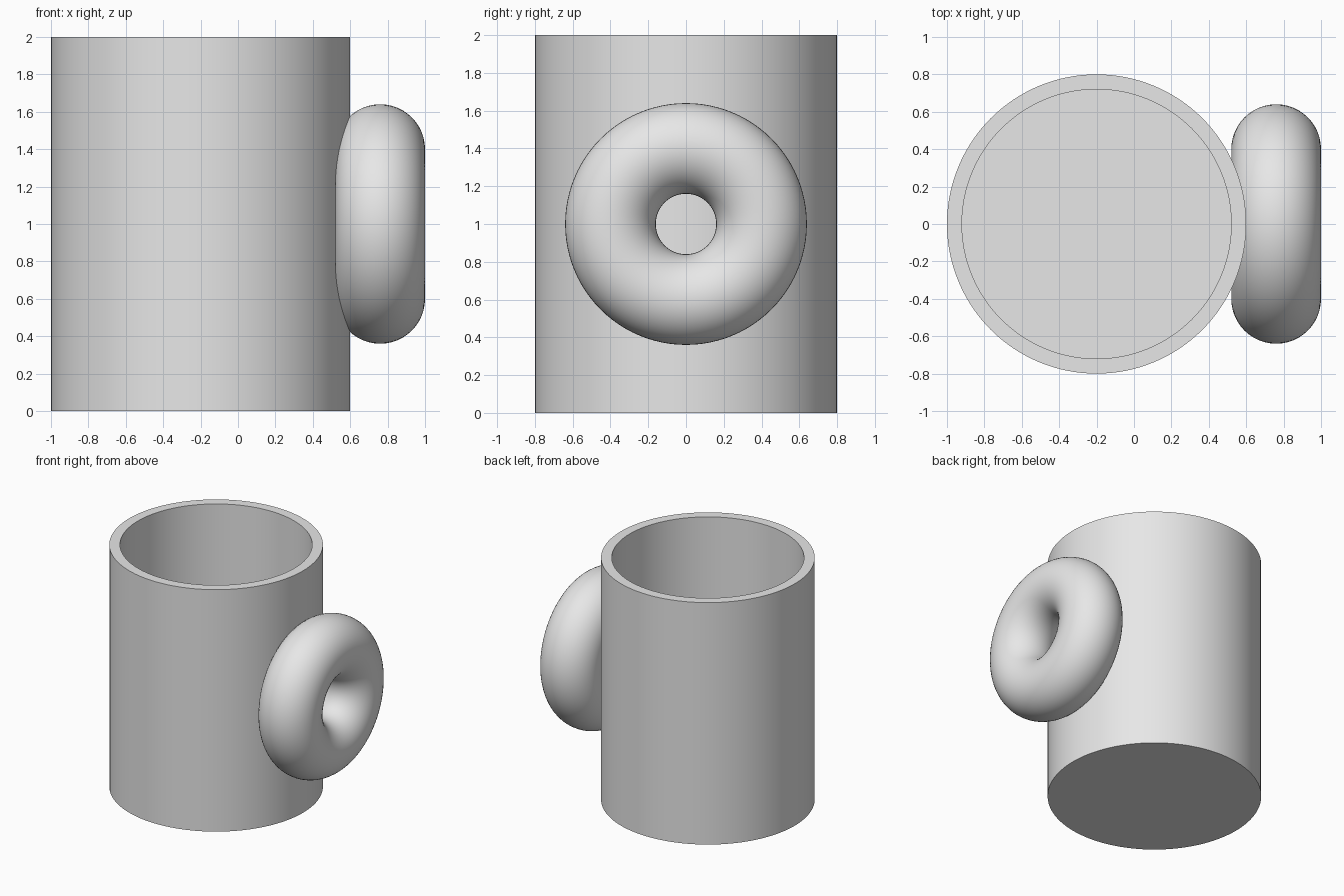
import bpy
import bmesh
from math import pi, radians

cube = bpy.data.objects.get("Cube")
if cube:
    bpy.data.objects.remove(cube, do_unlink=True)

# Single plain grey material
grey = bpy.data.materials.new("light_grey")
grey.use_nodes = True
GREY = (0.8, 0.8, 0.8, 1.0)
grey.diffuse_color = GREY
grey.node_tree.nodes["Principled BSDF"].inputs["Base Color"].default_value = GREY


def finish(obj, name):
    obj.name = name
    obj.data.materials.append(grey)
    bpy.ops.object.select_all(action="DESELECT")
    obj.select_set(True)
    bpy.context.view_layer.objects.active = obj
    bpy.ops.object.shade_smooth_by_angle(angle=radians(30))


def lathe(name, profile, location, steps):
    """Revolve a (radius, height) profile around the z axis."""
    bm = bmesh.new()
    verts = [bm.verts.new((r, 0, z)) for r, z in profile]
    edges = [bm.edges.new(pair) for pair in zip(verts, verts[1:])]
    bmesh.ops.spin(bm, geom=verts + edges, cent=(0, 0, 0), axis=(0, 0, 1),
                   angle=2 * pi, steps=steps)
    bmesh.ops.remove_doubles(bm, verts=bm.verts[:], dist=0.0001)
    bmesh.ops.recalc_face_normals(bm, faces=bm.faces[:])
    mesh = bpy.data.meshes.new(name)
    bm.to_mesh(mesh)
    bm.free()
    obj = bpy.data.objects.new(name, mesh)
    obj.location = location
    bpy.context.collection.objects.link(obj)
    finish(obj, name)


# Hollow cup with a flat floor and square rim
outer, wall, height = 0.8, 0.08, 2.0
inner = outer - wall
lathe("cup_body",
      [(0, 0), (outer, 0), (outer, height), (inner, height), (inner, wall), (0, wall)],
      (-0.2, 0, 0), 128)

# Ring handle facing sideways, sunk into the wall
bpy.ops.mesh.primitive_torus_add(
    major_radius=0.4, minor_radius=0.24, major_segments=96, minor_segments=48,
    location=(0.76, 0, 1), rotation=(0, pi / 2, 0))
finish(bpy.context.object, "ring_handle")
